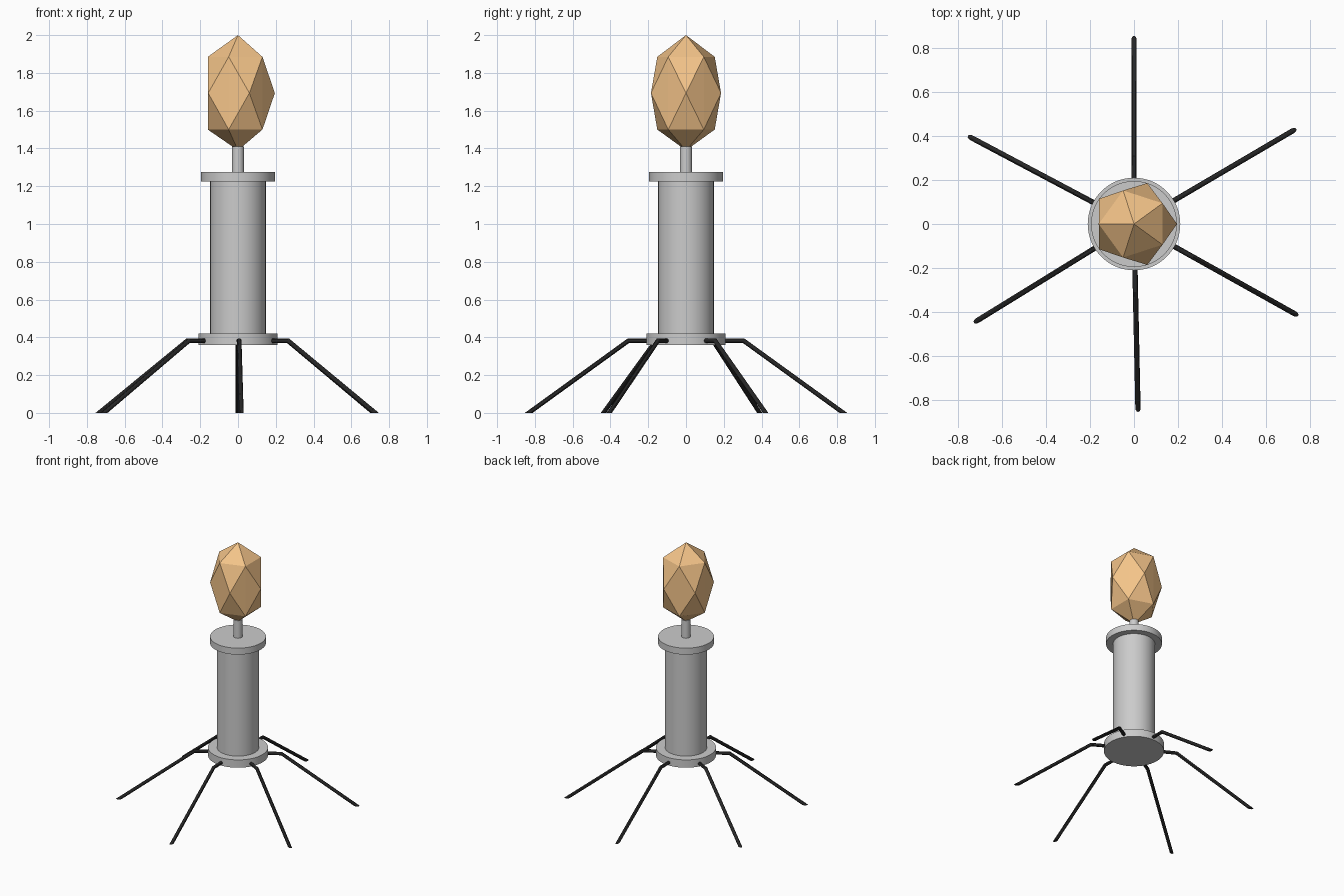
import bpy, bmesh, math
from mathutils import Vector

if "Cube" in bpy.data.objects:
    bpy.data.objects.remove(bpy.data.objects["Cube"])


def material(name, rgb):
    m = bpy.data.materials.new(name)
    m.diffuse_color = (*rgb, 1)
    m.use_nodes = True
    m.node_tree.nodes["Principled BSDF"].inputs["Base Color"].default_value = m.diffuse_color
    return m


def cylinder(name, radius, z0, z1, sides=64):
    bpy.ops.mesh.primitive_cylinder_add(vertices=sides, radius=radius, depth=z1 - z0,
                                        location=(0, 0, (z0 + z1) / 2))
    ob = bpy.context.object
    ob.name = name
    bpy.ops.object.shade_smooth_by_angle()
    return ob


def mesh_object(name, bm, mat):
    bmesh.ops.recalc_face_normals(bm, faces=bm.faces)
    me = bpy.data.meshes.new(name)
    bm.to_mesh(me)
    bm.free()
    me.materials.append(mat)
    ob = bpy.data.objects.new(name, me)
    bpy.context.collection.objects.link(ob)
    return ob


orange = material("orange", (0.9, 0.55, 0.25))
black = material("black", (0.02, 0.02, 0.02))

# Central column
cylinder("base_plate", 0.21, 0.36, 0.42)
cylinder("sheath", 0.147, 0.41, 1.23)
cylinder("collar", 0.195, 1.225, 1.275)
cylinder("neck", 0.032, 1.27, 1.41, 32)

# Faceted head: two poles and three staggered pentagon rings
bm = bmesh.new()
for z in (2.0, 1.39):
    bm.verts.new((0, 0, z))
for radius, z, turn in ((0.16, 1.885, 36), (0.195, 1.693, 0), (0.16, 1.5, 36)):
    for i in range(5):
        a = math.radians(72 * i + turn)
        bm.verts.new((radius * math.cos(a), radius * math.sin(a), z))
bmesh.ops.convex_hull(bm, input=bm.verts)
mesh_object("head", bm, orange)


# Bent leg: round tube with a mitred knee and a foot cut flat on the ground
def leg(name, angle, r=0.012, sides=12):
    out = Vector((math.cos(angle), math.sin(angle), 0))
    side = Vector((-math.sin(angle), math.cos(angle), 0))
    up = Vector((0, 0, 1))
    slope = math.atan2(0.382, 0.833 - 0.305)
    half = slope / 2
    mitre = (up * math.cos(half) + out * math.sin(half)) / math.cos(half)
    stations = ((0.18, 0.382, up), (0.305, 0.382, mitre), (0.833, 0, out / math.sin(slope)))
    bm = bmesh.new()
    rings = []
    for d, z, axis in stations:
        c = out * d + up * z
        rings.append([bm.verts.new(c + r * (side * math.cos(t) + axis * math.sin(t)))
                      for t in (2 * math.pi * k / sides for k in range(sides))])
    for a, b in zip(rings, rings[1:]):
        for k in range(sides):
            n = (k + 1) % sides
            bm.faces.new((a[k], a[n], b[n], b[k]))
    bm.faces.new(rings[0])
    bm.faces.new(rings[-1])
    ob = mesh_object(name, bm, black)
    bpy.ops.object.select_all(action='DESELECT')
    ob.select_set(True)
    bpy.context.view_layer.objects.active = ob
    bpy.ops.object.shade_smooth_by_angle()


for i in range(6):
    leg(f"leg_{i + 1}", math.pi / 2 - 1.04 * i)
